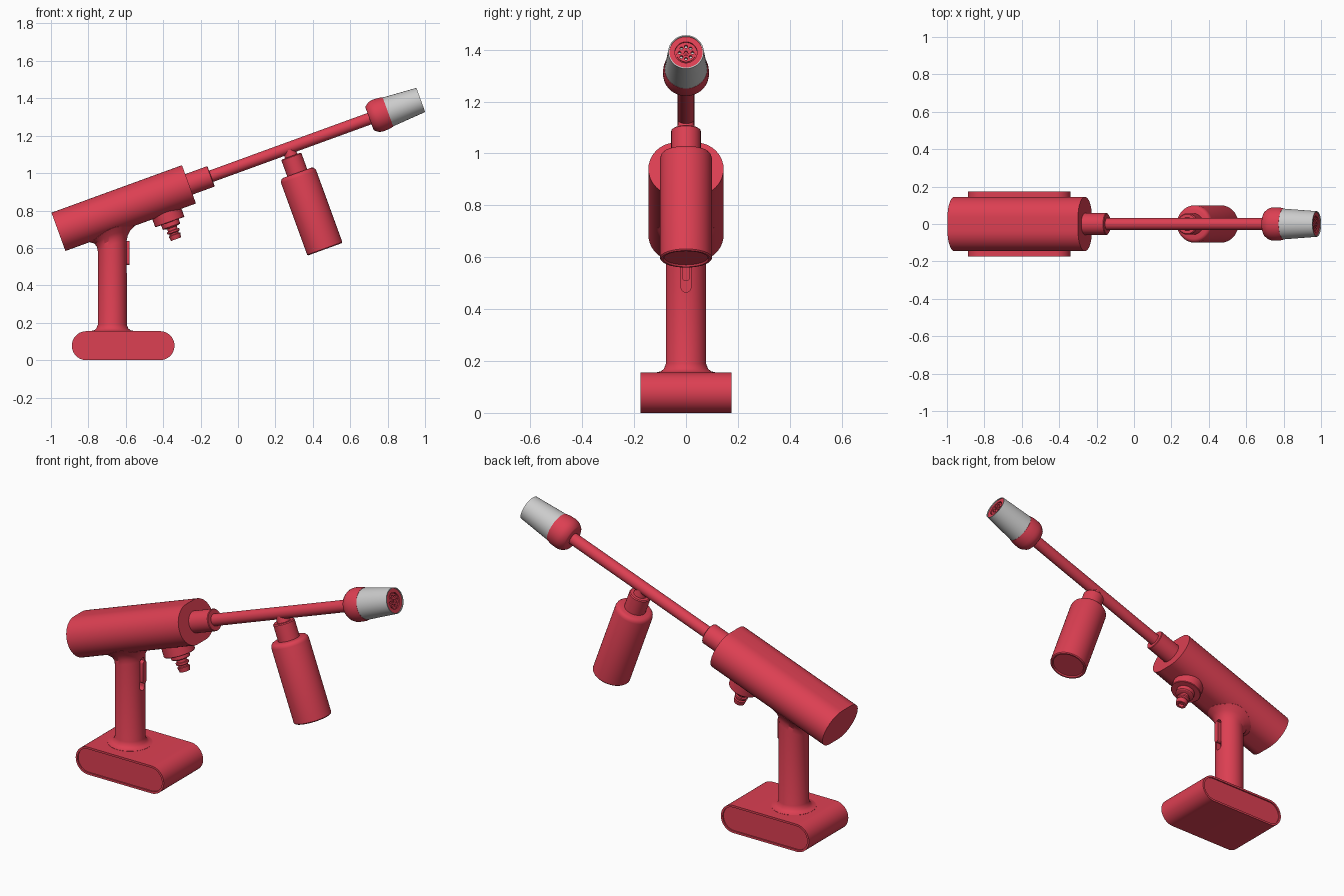
import bpy, bmesh
from math import pi, sin, cos, sqrt, radians, tan
from mathutils import Vector, Matrix

if "Cube" in bpy.data.objects:
    bpy.data.objects.remove(bpy.data.objects["Cube"])

red = bpy.data.materials.new("red")
red.diffuse_color = (0.72, 0.05, 0.085, 1)
red.use_nodes = True
red.node_tree.nodes["Principled BSDF"].inputs["Base Color"].default_value = red.diffuse_color

TILT = radians(20)
# Tilted frame: local x runs along the lance, local z is up across it
FRAME = Matrix.Translation((0, 0, 1.0355)) @ Matrix.Rotation(-TILT, 4, 'Y')
ALONG = FRAME @ Matrix.Rotation(pi / 2, 4, 'Y')


def loft(name, rings, mat=red, matrix=Matrix()):
    """Skin a list of equal-length rings and cap both ends."""
    bm = bmesh.new()
    vr = [[bm.verts.new(matrix @ Vector(p)) for p in ring] for ring in rings]
    for a, b in zip(vr, vr[1:]):
        for i in range(len(a)):
            j = (i + 1) % len(a)
            bm.faces.new((a[i], a[j], b[j], b[i]))
    bm.faces.new(vr[0][::-1])
    bm.faces.new(vr[-1])
    bmesh.ops.recalc_face_normals(bm, faces=bm.faces)
    me = bpy.data.meshes.new(name)
    bm.to_mesh(me)
    bm.free()
    ob = bpy.data.objects.new(name, me)
    bpy.context.collection.objects.link(ob)
    if mat:
        me.materials.append(mat)
    return ob


def lathe(name, profile, matrix, mat=red, n=48):
    """Turn (radius, height) points about local z."""
    rings = [[(r * cos(2 * pi * i / n), r * sin(2 * pi * i / n), h) for i in range(n)]
             for r, h in profile]
    return loft(name, rings, mat, matrix)


def stadium(half_straight, r, n=20):
    pts = []
    for side in (1, -1):
        for i in range(n + 1):
            a = -pi / 2 + pi * i / n
            pts.append((side * (half_straight + r * cos(a)), side * r * sin(a)))
    return pts


def cut(ob, cutters):
    for c in cutters:
        c.hide_render = True
        m = ob.modifiers.new("cut", 'BOOLEAN')
        m.operation = 'DIFFERENCE'
        m.object = c
        bpy.context.view_layer.objects.active = ob
        bpy.ops.object.modifier_apply(modifier=m.name)
        bpy.data.objects.remove(c)


# Battery foot with recessed side panels
layers = [(.066, .168), (.066, .175), (.0775, .175)]
layers = [(r, -y) for r, y in layers] + layers[::-1]
loft("battery", [[(x - .614, y, z + .0775) for x, z in stadium(.197, r)] for r, y in layers])

# Motor housing: wide oval tube
OVAL = .036
loft("motor_housing", [[(u, y, v) for y, v in stadium(OVAL, .109)] for u in (-1.0216, -.279)],
     matrix=FRAME)


# Handle with flared ends, upper flare follows the housing underside
def handle_ring(r, z, top, n=64):
    pts = []
    for i in range(n):
        a = 2 * pi * i / n
        x, y = r * cos(a), r * sin(a)
        if top and r > .08:
            y *= .92
        over = max(0, abs(y) - OVAL)
        rise = (.109 - sqrt(.109 ** 2 - over ** 2)) / cos(TILT)
        pts.append((-.672 + x, y, z + top * (x * tan(TILT) + rise)))
    return pts


handle = loft("handle", [handle_ring(*s) for s in (
    (.115, .145, 0), (.115, .156, 0), (.097, .16, 0), (.085, .17, 0), (.0775, .19, 0),
    (.0775, .61, 1), (.082, .635, 1), (.095, .658, 1), (.12, .674, 1), (.115, .70, 1))])


# Trigger in its slot
def upright_pill(name, x0, x1, z0, z1, r):
    half = (z1 - z0) / 2 - r
    return loft(name, [[(x, y, z + (z0 + z1) / 2) for z, y in stadium(half, r, 10)]
                       for x in (x0, x1)])


cut(handle, [upright_pill("slot_cutter", -.625, -.56, .465, .65, .019)])
upright_pill("trigger", -.64, -.581, .508, .636, .015)

# Hose inlet under the housing
lathe("hose_inlet", [(.083, -.08), (.083, -.152), (.08, -.155), (.05, -.155), (.05, -.178),
                     (.046, -.182), (.027, -.186), (.027, -.2), (.035, -.202), (.035, -.212),
                     (.026, -.217), (.026, -.224), (.033, -.227), (.028, -.252), (.016, -.252),
                     (.016, -.235)], FRAME @ Matrix.Translation((-.444, 0, 0)))

# Lance and its collar
lathe("lance_collar", [(.058, -.3), (.058, -.156), (.055, -.153), (.03, -.153)], ALONG)
lathe("lance", [(.032, -.17), (.032, .77)], ALONG, n=32)

# Nozzle: red bulb, grey tapered sleeve, red spray face
lathe("nozzle_bulb", [(.03, .748), (.063, .748), (.07, .752), (.083, .77), (.088, .785),
                      (.089, .8), (.088, .83), (.083, .853), (.06, .853)], ALONG)
lathe("nozzle_sleeve", [(.06, .85), (.082, .853), (.0685, 1.04), (.064, 1.04), (.064, 1.02)],
      ALONG, None)
face = lathe("spray_face", [(.064, 1.0), (.064, 1.035), (.043, 1.035), (.043, 1.027),
                            (.038, 1.027), (.038, 1.032), (.012, 1.032), (.012, 1.035),
                            (.006, 1.035), (.006, 1.026)], ALONG)
cut(face, [lathe("hole_cutter", [(.006, 1.015), (.006, 1.05)],
                 ALONG @ Matrix.Translation((.025 * cos(a), .025 * sin(a), 0)), n=12)
           for a in [2 * pi * i / 8 for i in range(8)]])

# Soap bottle hanging from the lance
BOTTLE = FRAME @ Matrix.Translation((.286, 0, 0))
lathe("bottle_neck", [(.03, 0), (.031, -.022), (.034, -.034), (.037, -.055)], BOTTLE)
lathe("bottle_cap", [(.04, -.045), (.052, -.045), (.057, -.05), (.057, -.155)], BOTTLE)
lathe("bottle", [(.04, -.14), (.08, -.14), (.09, -.144), (.097, -.152), (.1, -.163),
                 (.1, -.57), (.096, -.575), (.088, -.575), (.084, -.568)], BOTTLE)

# Smooth shading with crisp edges
bpy.ops.object.select_all(action='DESELECT')
for ob in bpy.context.scene.objects:
    ob.select_set(True)
    bpy.context.view_layer.objects.active = ob
bpy.ops.object.shade_smooth_by_angle(angle=radians(30))
